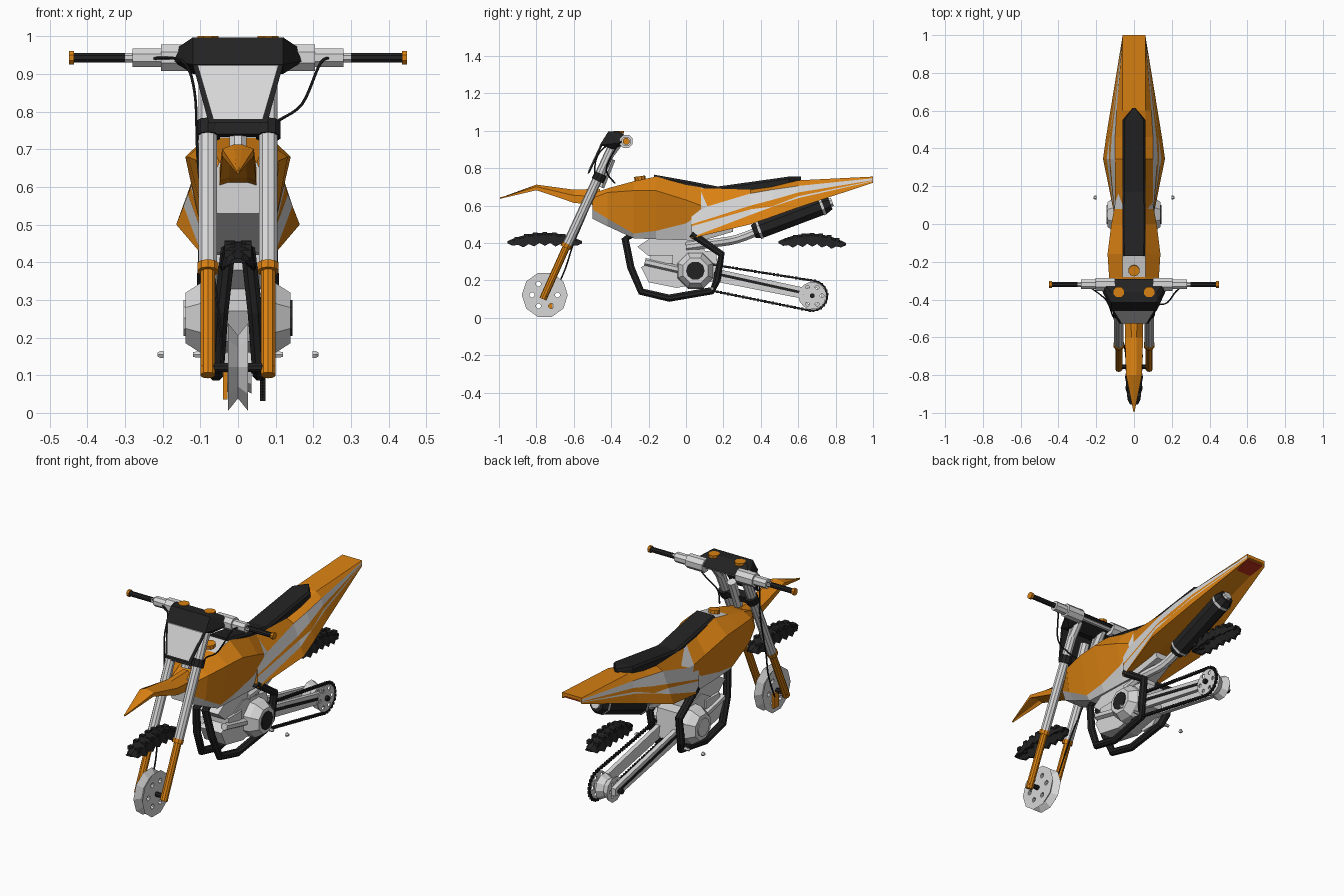
import bpy, bmesh, math
from mathutils import Vector as V

if "Cube" in bpy.data.objects:
    bpy.data.objects.remove(bpy.data.objects["Cube"])

def material(name, rgb):
    m = bpy.data.materials.new(name)
    m.use_nodes = True
    m.diffuse_color = (*rgb, 1)
    m.node_tree.nodes["Principled BSDF"].inputs["Base Color"].default_value = (*rgb, 1)
    return m

MATS = [material("orange", (.70, .22, .006)), material("light_grey", (.68, .68, .68)),
        material("black", (.016, .016, .016)), material("red", (.5, .03, .01))]
ORANGE, LIGHT, BLACK, RED = range(4)

def finish(name, bm):
    bmesh.ops.recalc_face_normals(bm, faces=bm.faces)
    me = bpy.data.meshes.new(name)
    bm.to_mesh(me)
    bm.free()
    for m in MATS:
        me.materials.append(m)
    ob = bpy.data.objects.new(name, me)
    bpy.context.collection.objects.link(ob)
    return ob

def loft(name, rings, mat, cap=None):
    """Skin a list of rings; mat is an index or a rule of (segment, band)."""
    rule = mat if callable(mat) else lambda i, j: mat
    bm = bmesh.new()
    vs = [[bm.verts.new(p) for p in r] for r in rings]
    n = len(vs[0])
    for i in range(len(vs) - 1):
        for j in range(n):
            k = (j + 1) % n
            bm.faces.new((vs[i][j], vs[i][k], vs[i + 1][k], vs[i + 1][j])).material_index = rule(i, j)
    for r in (vs[0], vs[-1]):
        bm.faces.new(r).material_index = rule(0, 0) if cap is None else cap
    return finish(name, bm)

def hull(name, pts, mat, mirror=True):
    bm = bmesh.new()
    for x, y, z in pts:
        for s in ((1, -1) if mirror else (1,)):
            bm.verts.new((s * x, y, z))
    bmesh.ops.convex_hull(bm, input=bm.verts)
    for f in bm.faces:
        f.material_index = mat
    bmesh.ops.dissolve_limit(bm, angle_limit=.02, verts=bm.verts, edges=bm.edges)
    return finish(name, bm)

def box(name, lo, hi, mat):
    return hull(name, [(x, y, z) for x in (lo[0], hi[0]) for y in (lo[1], hi[1]) for z in (lo[2], hi[2])], mat, False)

def ring(c, d, r, n):
    d = V(d).normalized()
    ref = V((0, 0, 1)) if abs(d.x) > .9 else V((1, 0, 0))
    u = (ref - d * ref.dot(d)).normalized()
    w = d.cross(u)
    return [V(c) + r * (u * math.cos(a) + w * math.sin(a)) for a in ((k + .5) * math.tau / n for k in range(n))]

def tube(name, pts, r, mat, n=8):
    pts = [V(p) for p in pts]
    rs = r if isinstance(r, (list, tuple)) else [r] * len(pts)
    last = len(pts) - 1
    rings = []
    for i, p in enumerate(pts):
        a, b = pts[max(i - 1, 0)], pts[min(i + 1, last)]
        rings.append(ring(p, b - a, rs[i], n))
    return loft(name, rings, mat)

def across(name, y, z, prof, mat, n=10):
    """Turned part along x from (x, radius) pairs."""
    return loft(name, [ring((x, y, z), (1, 0, 0), r, n) for x, r in prof], mat)

def smooth_path(pts, steps=6):
    pts = [V(p) for p in pts]
    p = [pts[0]] + pts + [pts[-1]]
    out = []
    for i in range(1, len(p) - 2):
        for t in (k / steps for k in range(steps)):
            a, b, c, d = p[i - 1:i + 3]
            out.append(.5 * (2 * b + (c - a) * t + (2 * a - 5 * b + 4 * c - d) * t**2 + (3 * b - a - 3 * c + d) * t**3))
    return out + [pts[-1]]

def drilled(ob, y, z, radius, r):
    for k in range(6):
        a = k * math.tau / 6
        c = across("hole_cutter", y + radius * math.cos(a), z + radius * math.sin(a), [(-.2, r), (.2, r)], LIGHT, 8)
        c.hide_render = True
        m = ob.modifiers.new("hole", "BOOLEAN")
        m.operation, m.object, m.solver = "DIFFERENCE", c, "EXACT"
        dg = bpy.context.evaluated_depsgraph_get()
        me = bpy.data.meshes.new_from_object(ob.evaluated_get(dg))
        ob.modifiers.clear()
        ob.data = me
        bpy.data.objects.remove(c)

def section(y, half):
    return [(x, y, z) for x, z in half] + [(-x, y, z) for x, z in reversed(half)]

# Tank and side shrouds
tank = [(-.5, [(.05, .665), (.06, .64), (.075, .58), (.055, .53)]),
        (-.42, [(.06, .692), (.11, .67), (.095, .53), (.06, .49)]),
        (-.28, [(.06, .73), (.132, .68), (.09, .45), (.07, .425)]),
        (-.16, [(.06, .755), (.14, .68), (.09, .465), (.07, .42)]),
        (.0, [(.06, .715), (.12, .63), (.095, .505), (.07, .415)]),
        (.08, [(.06, .70), (.105, .6), (.1, .56), (.07, .41)]),
        (.25, [(.05, .66), (.08, .58), (.08, .54), (.05, .46)])]
loft("tank", [section(y, h) for y, h in tank],
     lambda i, j: LIGHT if j in (2, 3, 4) or (j == 7 and i == 2) or i == 5 else ORANGE, cap=LIGHT)
across_cap = tube("fuel_cap", [(0, -.245, .735), (0, -.248, .757)], .03, ORANGE, 10)

# Tail panels with pale stripes: y, top z, upper x, lower x, band heights
tail = [(.03, .695, .1, .1, (.57, .5, .49, .43, .425)),
        (.345, .685, .1, .164, (.665, .6, .58, .55, .5)),
        (.46, .70, .1, .148, (.685, .63, .595, .593, .54)),
        (.6, .735, .092, .125, (.705, .67, .65, .64, .59)),
        (1, .755, .06, .06, (.746, .736, .733, .73, .722))]
rows = []
for y, top, xu, xl, zs in tail:
    half = [(.06, top)] + [(xu + (xl - xu) * (zs[0] - z) / (zs[0] - zs[-1]), z) for z in zs]
    rows.append(section(y, half + [(.045, zs[-1] + .015)]))
loft("tail", rows, lambda i, j: LIGHT if (j if j < 7 else 12 - j) in (1, 3) else ORANGE, cap=ORANGE)
hull("tail_light", [(.05, .9, .712), (.05, .99, .733), (.05, .99, .725), (.05, .9, .704)], RED)

# Seat
seat = [(-.17, .06, .765), (0, .062, .735), (.17, .06, .702), (.55, .06, .755), (.615, .006, .755)]
loft("seat", [section(y, [(w * .85, z), (w, z - .012), (w, z - .045)]) for y, w, z in seat], BLACK)

# Front fender
fender = [(-.995, .003, .638, .636), (-.8, .042, .712, .682), (-.6, .048, .685, .615), (-.46, .05, .69, .6)]
loft("front_fender", [section(y, [(w * .3, t), (w, (t + s) / 2 + .004), (w, s), (w * .5, s + .008)])
                      for y, w, t, s in fender], ORANGE)

# Tyre crowns with ragged tread edges
for label, yc, half, drop in (("front", -.755, .2, 0), ("rear", .675, .18, .01)):
    rings = []
    for k in range(15):
        t = k / 7 - 1
        top = .455 - .045 * t * t - drop * (t + 1) / 2
        low = top - .008 - (.062 if k % 2 else .046) * (1 - t**4)
        w = .048 * (1 - .5 * t**4) * (1 if k % 2 else .88)
        rings.append(section(yc + half * t, [(w * .4, top), (w * .8, top - .012), (w, low), (w * .75, low + .004), (w * .4, top - .006)]))
    loft(label + "_tyre_crown", rings, BLACK)
    for k in range(-3, 4):
        y, z = yc + k * half / 4, .45 - .045 * (k / 4)**2 - drop / 2
        for s in (-1, 1):
            box(label + "_tread_block", (s * .022 - .014, y - .012, z - .012), (s * .022 + .014, y + .012, z + .008), BLACK)

# Front fork
for s in (1, -1):
    x = s * .08
    tube("fork_upper", [(x, -.395, .91), (x, -.64, .38)], .026, LIGHT, 10)
    tube("fork_lower", [(x, -.635, .39), (x, -.765, .1)], .02, ORANGE, 10)
    tube("fork_collar", [(x, -.635, .395), (x, -.645, .375)], .029, ORANGE, 10)
    tube("fork_clamp_ring", [(x, -.455, .77), (x, -.473, .732)], .034, BLACK, 10)
hull("fork_clamp", [(.06, -.5, .74), (.06, -.49, .77), (.06, -.43, .765), (.06, -.44, .732)], BLACK)
tube("steering_stem", [(0, -.4, .85), (0, -.46, .7)], .025, LIGHT)
across("front_axle", -.755, .12, [(-.095, .013), (.095, .013)], BLACK, 8)
hub = across("front_hub", -.755, .122, [(-.027, .123), (0, .088), (.027, .123)], LIGHT, 10)
drilled(hub, -.755, .122, .068, .014)
box("brake_caliper", (-.04, -.76, .035), (-.028, -.715, .115), ORANGE)

# Handlebar
BY, BZ = -.32, .943
across("handlebar", BY, BZ, [(-.3, .014), (.3, .014)], LIGHT, 8)
for s in (1, -1):
    for name, a, b, r, m in (("bar_clamp", .1, .205, .038, LIGHT), ("lever_mount", .2, .28, .027, LIGHT),
                             ("grip", .28, .44, .014, BLACK), ("grip_end", .435, .449, .019, ORANGE)):
        across(name, BY, BZ, [(s * a, r), (s * b, r)], m, 8)
    tube("dial", [(s * .08, -.36, .985), (s * .08, -.36, 1.0)], .03, ORANGE, 8)
    tube("bar_riser", [(s * .08, -.41, .87), (s * .08, -.35, .95)], .025, LIGHT)

# Instrument pod and number plate
hull("instrument_pod", [(.12, -.36, .997), (.12, -.415, .997), (.175, -.3, .96), (.175, -.34, .935),
                        (.12, -.46, .925), (.12, -.39, .9), (.13, -.29, .95)], BLACK)

def plate(name, wt, wb, t0, t1, off, mat):
    at = lambda t: (-.455 - .072 * t, .925 - .155 * t)
    hull(name, [(w, at(t)[0] + o - off, at(t)[1] + .4 * o) for w, t in ((wt, t0), (wb, t1)) for o in (0, .012)], mat)

plate("number_plate_frame", .12, .078, 0, 1, 0, BLACK)
plate("number_plate", .107, .066, .02, .93, .004, LIGHT)

# Cables
tube("brake_cable", smooth_path([(-.24, -.33, .94), (-.15, -.4, .935), (-.115, -.48, .85), (-.105, -.5, .65),
                                 (-.07, -.6, .4), (-.05, -.65, .25), (-.04, -.72, .1)]), .004, BLACK, 6)
tube("clutch_cable", smooth_path([(.255, -.33, .94), (.22, -.36, .93), (.17, -.42, .82), (.1, -.42, .77), (.06, -.38, .72)]), .004, BLACK, 6)

# Cradle frame
for s in (1, -1):
    tube("frame_tube", [(s * x, y, z) for x, y, z in
         ((.022, -.28, .45), (.028, -.325, .42), (.045, -.295, .27), (.055, -.24, .14), (.058, -.09, .105),
          (.065, .14, .145), (.085, .165, .2), (.09, .19, .34), (.085, .03, .45))], .021, BLACK)
    across("footpeg_mount", .14, .155, [(s * .06, .012), (s * .12, .008)], LIGHT, 6)
    across("footpeg_end", .14, .155, [(s * .198, .011), (s * .206, .011), (s * .214, .006)], LIGHT, 6)

# Engine
hull("crankcase", [(.065, -.2, .19), (.065, -.24, .27), (.065, -.05, .38), (.065, .16, .35), (.065, .18, .2), (.065, -.05, .16)], LIGHT)
hull("cylinder_block", [(.06, -.26, .38), (.06, -.2, .42), (.06, .1, .42), (.06, .1, .3), (.06, -.2, .33)], LIGHT)
box("oil_tank", (-.075, -.19, .29), (.075, -.07, .335), LIGHT)
for s in (1, -1):
    across("engine_cover", .05, .252, [(s * .05, .105), (s * .1, .1), (s * .14, .072)], LIGHT, 8)
    across("engine_cover_cap", .05, .252, [(s * .135, .05), (s * .145, .05)], BLACK if s > 0 else LIGHT, 10)
    tube("cylinder_strut", [(s * .07, -.22, .3), (s * .07, .0, .25)], .02, LIGHT, 6)

# Exhaust
tube("exhaust_pipe", smooth_path([(.05, .0, .38), (.05, .15, .4), (.02, .27, .42), (.01, .4, .47)], 3), .025, LIGHT)
A, B = V((.01, .36, .46)), V((.01, .77, .615))
along = lambda t: A.lerp(B, t)
tube("muffler", [along(t) for t in (0, .08, .92, 1)], (.04, .053, .053, .04), BLACK)
for t in (.06, .88):
    tube("muffler_band", [along(t), along(t + .03)], .056, LIGHT)
tube("muffler_tip", [along(.98), along(1.03)], .025, LIGHT)

# Swingarm and rear hub
RY, RZ = .675, .118
for s in (1, -1):
    x = s * .052
    hull("swingarm", [(x + o, y, z) for o in (-.012, .012) for y, z in
         ((.1, .275), (.1, .205), (.66, .095), (.71, .1), (.71, .14), (.66, .155))], LIGHT, False)
    hull("swingarm_slot", [(x + s * o, y, z) for o in (.01, .016) for y, z in
         ((.14, .248), (.14, .232), (.69, .112), (.69, .126))], BLACK, False)
across("swingarm_pivot", .12, .24, [(-.07, .03), (.07, .03)], LIGHT)
across("rear_axle", RY, RZ, [(-.085, .014), (.085, .014)], BLACK, 8)
drilled(across("rear_hub", RY, RZ, [(-.036, .07), (0, .05), (.036, .07)], LIGHT), RY, RZ, .04, .009)
drilled(across("rear_sprocket", RY, RZ, [(.063, .074), (.069, .074)], LIGHT, 14), RY, RZ, .052, .011)

# Chain: links around both sprockets
r1, r2, c1, c2 = .068, .08, V((0, .1, .222)), V((0, RY, RZ))
loop = []
for c, r, start in ((c1, r1, 80), (c2, r2, 260)):
    for k in range(13):
        a = math.radians(start + k * 15)
        loop.append(c + V((0, math.cos(a), math.sin(a))) * r)
tube("chain_core", [p + V((.066, 0, 0)) for p in loop + loop[:1]], .0045, BLACK, 6)
for i, a in enumerate(loop):
    b = loop[(i + 1) % len(loop)]
    n = max(1, round((b - a).length / .02))
    for k in range(n):
        p = a.lerp(b, k / n)
        box("chain_link", (.059, p.y - .006, p.z - .007), (.073, p.y + .006, p.z + .007), BLACK)
